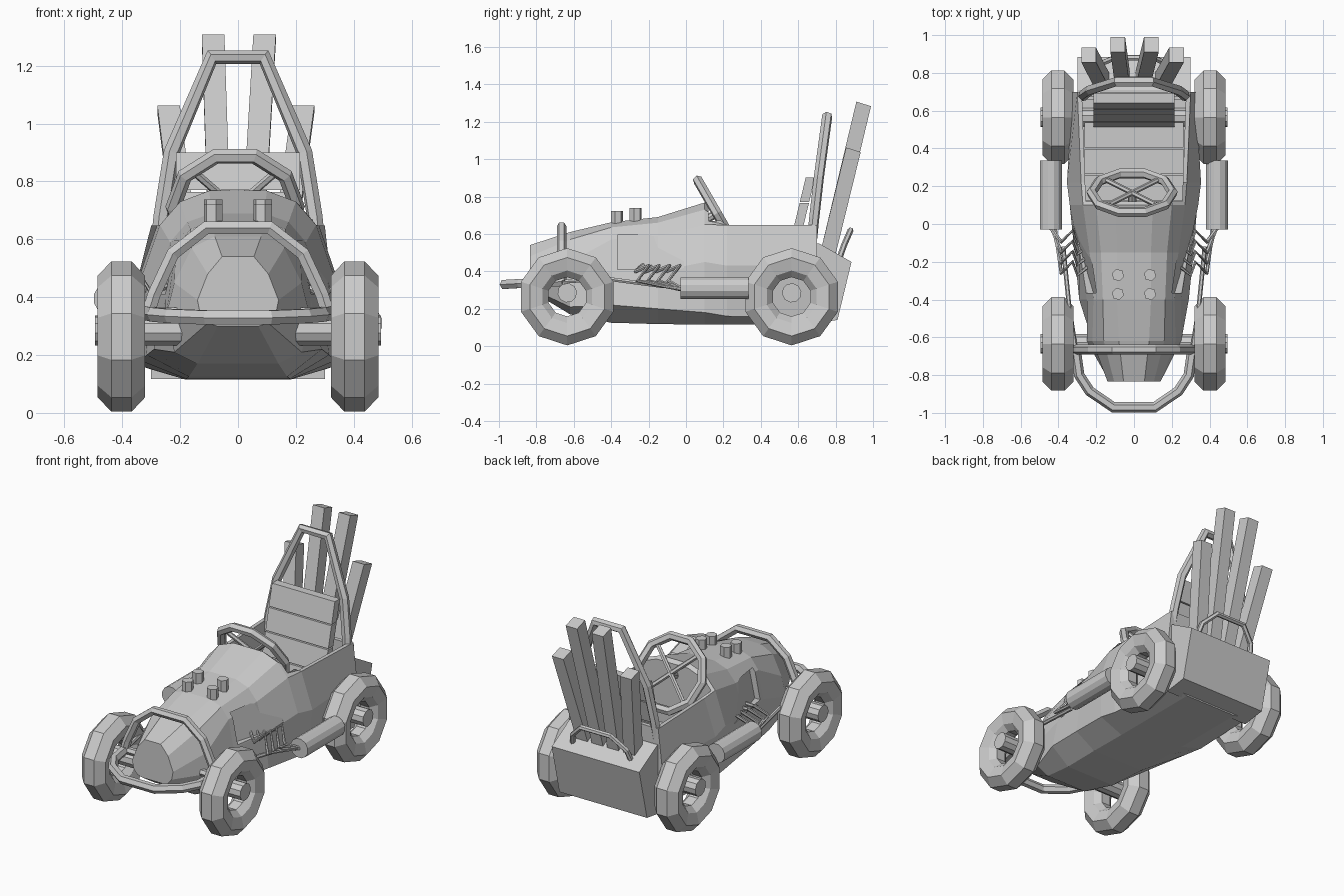
import bpy, bmesh
from math import sin, cos, pi, radians
from mathutils import Vector

if "Cube" in bpy.data.objects:
    bpy.data.objects.remove(bpy.data.objects["Cube"])


def finish(name, bm):
    bmesh.ops.recalc_face_normals(bm, faces=bm.faces)
    me = bpy.data.meshes.new(name)
    bm.to_mesh(me)
    bm.free()
    ob = bpy.data.objects.new(name, me)
    bpy.context.collection.objects.link(ob)
    return ob


def loft(name, rings, cap=True, loop=False):
    bm = bmesh.new()
    vr = [[bm.verts.new(p) for p in r] for r in rings]
    n = len(vr[0])
    pairs = list(zip(vr, vr[1:])) + ([(vr[-1], vr[0])] if loop else [])
    for a, b in pairs:
        for i in range(n):
            bm.faces.new((a[i], a[(i + 1) % n], b[(i + 1) % n], b[i]))
    if cap and not loop:
        bm.faces.new(vr[0])
        bm.faces.new(vr[-1])
    return finish(name, bm)


def tube(name, pts, r, cyclic=False):
    cu = bpy.data.curves.new(name, 'CURVE')
    cu.dimensions = '3D'
    cu.bevel_depth, cu.bevel_resolution, cu.use_fill_caps = r, 1, True
    sp = cu.splines.new('POLY')
    sp.points.add(len(pts) - 1)
    for p, q in zip(sp.points, pts):
        p.co = (*q, 1)
    sp.use_cyclic_u = cyclic
    ob = bpy.data.objects.new(name, cu)
    bpy.context.collection.objects.link(ob)
    bpy.ops.object.select_all(action='DESELECT')
    ob.select_set(True)
    bpy.context.view_layer.objects.active = ob
    bpy.ops.object.convert(target='MESH')
    for f in ob.data.polygons:
        f.use_smooth = False
    return ob


def rod(name, a, b, r, n=10):
    a, b = Vector(a), Vector(b)
    d = (b - a).normalized()
    u = d.orthogonal().normalized()
    v = d.cross(u)
    off = [u * r * cos(2 * pi * i / n) + v * r * sin(2 * pi * i / n) for i in range(n)]
    return loft(name, [[p + o for o in off] for p in (a, b)])


def both(half):
    # mirror a half path across x = 0
    return half + [(-x, y, z) for x, y, z in reversed(half)]


def prism(name, profile, w):
    # side profile (y, z) extruded across x
    return loft(name, [[(x, y, z) for y, z in profile] for x in (-w, w)])


def cut(ob, cutter):
    m = ob.modifiers.new('cut', 'BOOLEAN')
    m.operation, m.solver, m.object = 'DIFFERENCE', 'EXACT', cutter
    cutter.hide_render = True
    cutter.hide_viewport = False
    bpy.context.view_layer.objects.active = ob
    bpy.ops.object.modifier_apply(modifier=m.name)
    bpy.data.objects.remove(cutter)


# body hull: half sections from nose to tail
sections = [
    (-.835, [(.055, .54), (.105, .48), (.14, .39), (.13, .34), (.105, .31), (.07, .30)]),
    (-.62, [(.08, .61), (.16, .57), (.22, .45), (.25, .33), (.22, .21), (.14, .17)]),
    (-.40, [(.09, .662), (.165, .635), (.215, .57), (.25, .40), (.29, .22), (.17, .125)]),
    (-.15, [(.09, .69), (.175, .66), (.235, .59), (.29, .40), (.315, .20), (.18, .118)]),
    (.10, [(.10, .768), (.20, .73), (.27, .65), (.34, .45), (.335, .18), (.18, .115)]),
    (.22, [(.10, .65), (.20, .649), (.28, .648), (.355, .43), (.33, .16), (.18, .115)]),
    (.70, [(.10, .65), (.20, .649), (.30, .648), (.325, .43), (.30, .15), (.18, .115)])]
body = loft('body', [both([(x, y, z) for x, z in pts]) for y, pts in sections])

# cockpit opening and engine side recesses
cut(body, loft('cockpit_cutter', [
    [(s * w, y, z) for s, w, y in ((-1, .255, .12), (1, .255, .12), (1, .275, .675), (-1, .275, .675))]
    for z in (.30, .95)]))
for s in (-1, 1):
    cut(body, loft('recess_cutter', [
        [(s * x, y, z) for x, y in ((a, -.365), (a + .105, -.01), (.6, -.01), (.6, -.365))]
        for z, a in ((.41, .215), (.595, .175))]))

# rear tail box
prism('tail_box', [(.66, .55), (.71, .55), (.885, .45), (.81, .14), (.66, .118)], .30)

# seat: back slats and base boards
for i in range(4):
    z0, z1 = .36 + i * .137, .36 + i * .137 + .13
    f = lambda z: .51 + (z - .36) * .24
    prism('seat_back_slat', [(f(z0), z0), (f(z1), z1), (f(z1) + .05, z1), (f(z0) + .05, z0)], .215)
for y in (.125, .265, .405):
    prism('seat_board', [(y, .33), (y + .132, .33), (y + .132, .37), (y, .37)], .262)

# steering wheel with crossed spokes and column
c, u = Vector((-.01, .165, .71)), Vector((0, .5, -.866))
ring = [c + Vector((1, 0, 0)) * .215 * cos(a) + u * .215 * sin(a)
        for a in (2 * pi * i / 10 for i in range(10))]
tube('steering_wheel', ring, .027, True)
for a in (radians(45), radians(135)):
    d = Vector((cos(a), 0, 0)) * .21 + u * .21 * sin(a)
    rod('steering_spoke', c - d, c + d, .014, 6)
rod('steering_column', c, c + Vector((0, -.26, -.15)), .022, 8)

# tyres as ten-sided open rings, with axles through them
half = [(.105, .03), (.14, .066), (.21, .082), (.26, .035)]
prof = half + [(r, -x) for r, x in reversed(half)]
for y in (-.635, .565):
    for s in (-1, 1):
        loft('wheel', [[(s * .403 + x, y + r * sin(a), .264 + r * cos(a)) for r, x in prof]
                       for a in (2 * pi * i / 10 for i in range(10))], loop=True)
    rod('axle', (-.495, y, .285), (.495, y, .285), .052)

# front hoop, bumper and side bars
tube('front_hoop', both([(.31, -.665, .345), (.29, -.665, .41), (.225, -.665, .55), (.11, -.665, .64)]), .026)
tube('hoop_crossbar', [(-.31, -.665, .345), (.31, -.665, .345)], .022)
tube('front_bumper', both([(.31, -.66, .345), (.29, -.80, .34), (.235, -.885, .335), (.11, -.97, .33)]), .028)
for s in (-1, 1):
    tube('side_bar', [(s * .31, -.66, .345), (s * .345, -.42, .36), (s * .375, -.12, .32)], .012)

# roll hoop behind the seat and grab rail on the tail
tube('roll_hoop', both([(.275, .675, .58), (.265, .685, .68), (.23, .71, .90), (.09, .755, 1.23)]), .028)
tube('tail_rail', both([(.20, .82, .47), (.185, .845, .54), (.10, .88, .62)]), .016)

# square exhaust planks rising from the tail
for x0, x1, y1, z1 in ((-.17, -.24, .90, 1.055), (-.06, -.086, .955, 1.30),
                       (.045, .092, .955, 1.30), (.15, .225, .90, 1.055)):
    top = Vector((x1, y1 - .005, z1 - .005))
    base = Vector((x0, .76, .50))
    h = .039
    loft('tail_plank', [[p + Vector((a * h, b * h, -b * h * .32)) for a, b in
                         ((-1, -1), (1, -1), (1, 1), (-1, 1))] for p in (base, top)])

# hood intake studs
for s in (-1, 1):
    for y, z in ((-.37, .722), (-.27, .738)):
        rod('hood_stud', (s * .085, y, .62), (s * .085, y, z), .033, 6)

# zigzag header pipes feeding the mufflers (left side sits higher)
for s, dz in ((1, 0), (-1, .085)):
    rod('muffler', (s * .44, -.03, .31 + dz), (s * .44, .335, .31 + dz), .06, 12)
    for i in range(4):
        y = -.25 + .055 * i
        path = [(.21, y + .05, .455), (.30, y - .02, .40), (.325, y + .05, .43),
                (.385, y - .01, .35), (.42 + .01 * i, -.01, .30)]
        tube('header_pipe', [(s * a, b, d + dz * .6 * k / 4) for k, (a, b, d) in enumerate(path)], .011)
